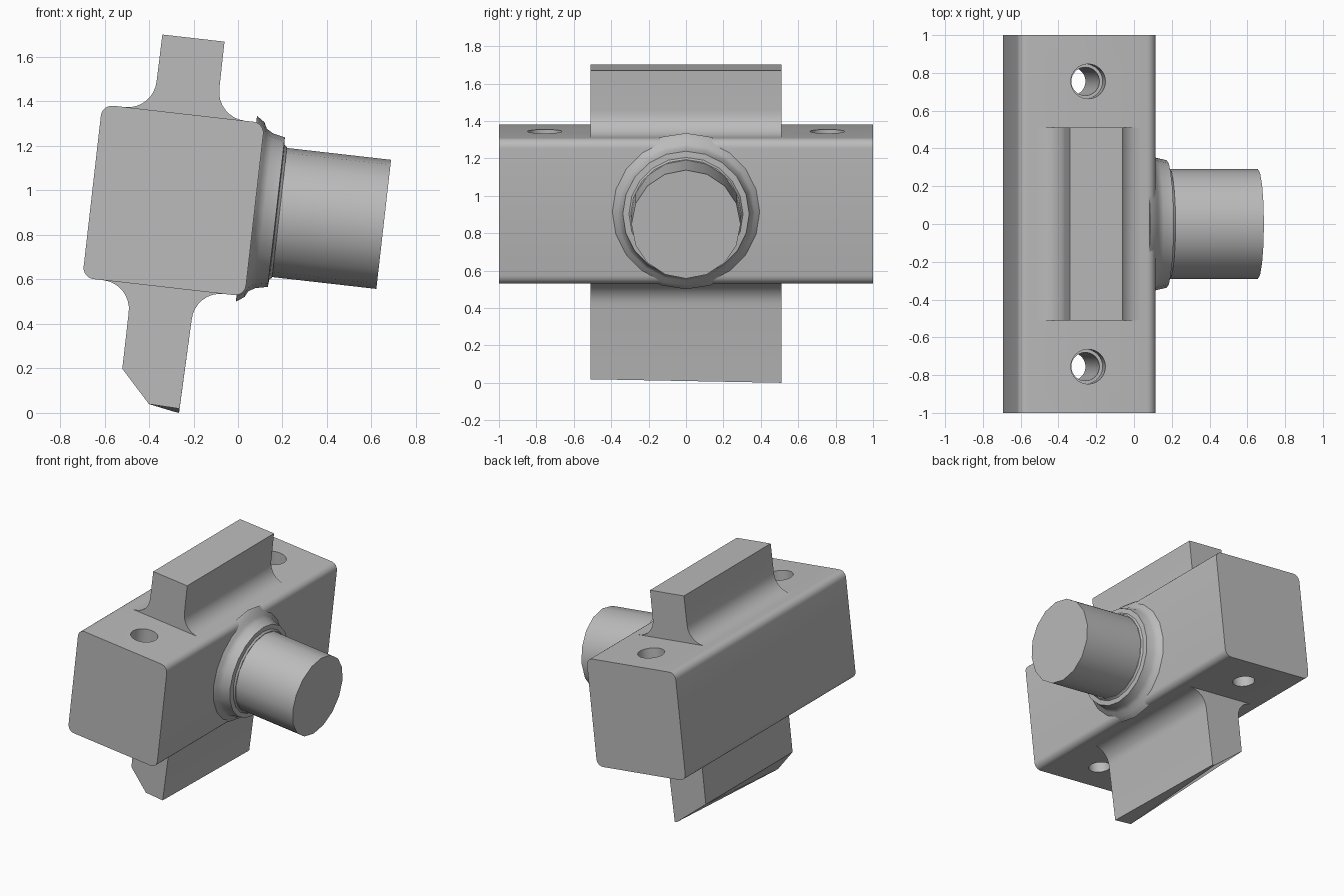
import bpy, bmesh, math
from mathutils import Matrix

if "Cube" in bpy.data.objects:
    bpy.data.objects.remove(bpy.data.objects["Cube"], do_unlink=True)

# Whole part leans about the long axis
TILT = Matrix.Translation((-0.29, 0, 0.955)) @ Matrix.Rotation(math.radians(6.5), 4, 'Y')
HALF_W, HALF_H = 0.3675, 0.392
FIN_END = 0.51

steel = bpy.data.materials.new("plain_grey_metal")
steel.use_nodes = True
GREY = (0.5, 0.5, 0.5, 1)
steel.diffuse_color = GREY
steel.node_tree.nodes["Principled BSDF"].inputs["Base Color"].default_value = GREY


def finish(name, bm, matrix=TILT):
    bmesh.ops.recalc_face_normals(bm, faces=bm.faces)
    mesh = bpy.data.meshes.new(name)
    bm.to_mesh(mesh)
    bm.free()
    mesh.materials.append(steel)
    ob = bpy.data.objects.new(name, mesh)
    bpy.context.collection.objects.link(ob)
    ob.matrix_world = matrix
    return ob


def smooth(ob, angle=30):
    bpy.ops.object.select_all(action='DESELECT')
    ob.select_set(True)
    bpy.context.view_layer.objects.active = ob
    bpy.ops.object.shade_smooth_by_angle(angle=math.radians(angle))


def loft(name, front, back, half):
    """Join two matching x-z outlines placed at y = -half and y = +half."""
    bm = bmesh.new()
    a = [bm.verts.new((x, -half, z)) for x, z in front]
    b = [bm.verts.new((x, half, z)) for x, z in back]
    n = len(a)
    for i in range(n):
        j = (i + 1) % n
        bm.faces.new((a[i], a[j], b[j], b[i]))
    bm.faces.new(a)
    bm.faces.new(b)
    return finish(name, bm)


def lathe(name, profile, sides, matrix):
    """Turn (radius, height) pairs around z, with capped ends."""
    bm = bmesh.new()
    rings = []
    for r, h in profile:
        angles = [2 * math.pi * i / sides for i in range(sides)]
        rings.append([bm.verts.new((r * math.cos(t), r * math.sin(t), h)) for t in angles])
    for lo, hi in zip(rings, rings[1:]):
        for i in range(sides):
            j = (i + 1) % sides
            bm.faces.new((lo[i], lo[j], hi[j], hi[i]))
    bm.faces.new(rings[0])
    bm.faces.new(rings[-1])
    return finish(name, bm, matrix)


def arc(cx, cz, r, start, end, steps=8):
    pts = []
    for i in range(steps + 1):
        t = math.radians(start + (end - start) * i / steps)
        pts.append((cx + r * math.cos(t), cz + r * math.sin(t)))
    return pts


# Rounded main block
R = 0.05
outline = []
for k, (sx, sz) in enumerate([(1, 1), (-1, 1), (-1, -1), (1, -1)]):
    outline += arc(sx * (HALF_W - R), sz * (HALF_H - R), R, 90 * k, 90 * k + 90, 6)
block = loft("main_block", outline, outline, 1.0)

# Stepped bolt holes through both ends of the block
for side in (-1, 1):
    cutter = lathe("hole_cutter", [(0.075, -0.6), (0.075, 0.26), (0.092, 0.26), (0.092, 0.6)],
                   32, TILT @ Matrix.Translation((0.003, side * 0.755, 0)))
    cutter.hide_render = True
    cut = block.modifiers.new("bolt_hole", 'BOOLEAN')
    cut.object = cutter
    cut.solver = 'EXACT'
    bpy.ops.object.select_all(action='DESELECT')
    bpy.context.view_layer.objects.active = block
    block.select_set(True)
    bpy.ops.object.modifier_apply(modifier=cut.name)
    bpy.data.objects.remove(cutter, do_unlink=True)
smooth(block)


def fin_root(left, right, r):
    """Right fillet going up from the block, and left fillet coming back down."""
    base = HALF_H
    up = arc(right + r, base + r, r, 270, 180)
    down = arc(left - r, base + r, r, 360, 270)
    sunk = [(left - r, base - 0.03), (right + r, base - 0.03)]
    return up, down, sunk


# Upper fin with filleted root
up, down, sunk = fin_root(-0.136, 0.148, 0.13)
top = up + [(0.147, 0.735), (-0.134, 0.735)] + down + sunk
smooth(loft("upper_fin", top, top, FIN_END))

# Lower fin, its tip chamfer widening toward the back
up, down, sunk = fin_root(-0.143, 0.142, 0.13)


def lower_outline(tip):
    return [(x, -z) for x, z in up + tip + [(-0.143, 0.778)] + down + sunk]


smooth(loft("lower_fin",
            lower_outline([(0.133, 0.927), (-0.006, 0.922)]),
            lower_outline([(0.133, 0.946), (0.115, 0.944)]), FIN_END))

# Shaft and flared collar on the side face
SIDEWAYS = TILT @ Matrix.Rotation(math.radians(90), 4, 'Y')
smooth(lathe("side_shaft", [(0.292, 0.3), (0.292, 0.951)], 16, SIDEWAYS))
collar = [(0.42, 0.33), (0.395, 0.367), (0.368, 0.38), (0.35, 0.41), (0.338, 0.465),
          (0.305, 0.468), (0.295, 0.48), (0.28, 0.48)]
smooth(lathe("shaft_collar", collar, 20, SIDEWAYS), 40)
